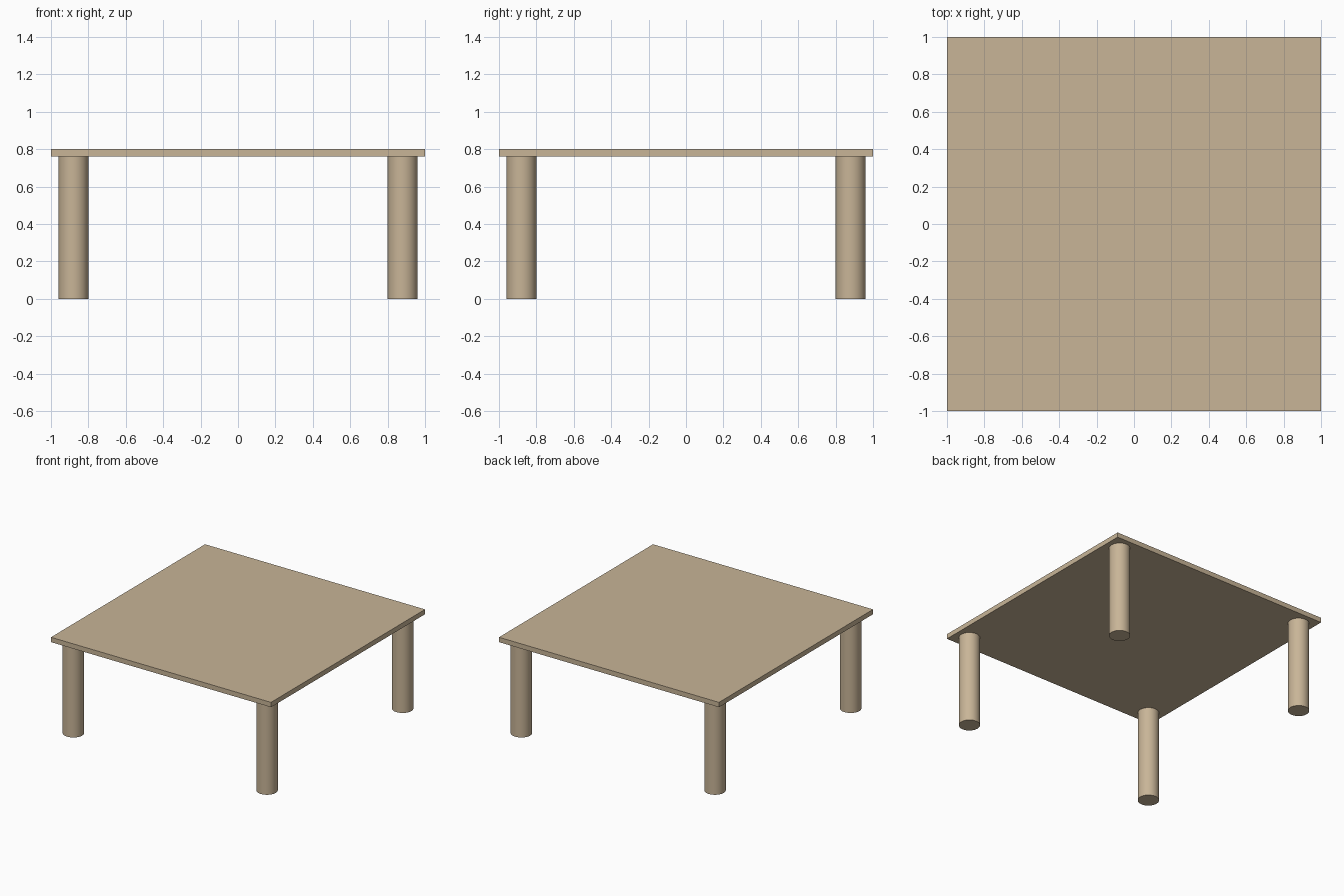
import bpy

if "Cube" in bpy.data.objects:
    bpy.data.objects.remove(bpy.data.objects["Cube"])

TOP_Z = 0.80        # overall height
THICK = 0.04        # tabletop thickness
LEG_R = 0.08
LEG_POS = 0.88      # leg centre offset from the middle

wood = bpy.data.materials.new("light_wood")
wood.diffuse_color = (0.58, 0.46, 0.31, 1.0)
wood.use_nodes = True
wood.node_tree.nodes["Principled BSDF"].inputs["Base Color"].default_value = wood.diffuse_color


# Square tabletop slab
bpy.ops.mesh.primitive_cube_add(size=1, location=(0, 0, TOP_Z - THICK / 2))
top = bpy.context.object
top.name = "tabletop"
top.scale = (2, 2, THICK)
bpy.ops.object.transform_apply(location=False, rotation=False, scale=True)
top.data.materials.append(wood)

# Four round legs, one near each corner
leg_height = TOP_Z - THICK
for y_name, sy in (("front", -1), ("back", 1)):
    for x_name, sx in (("left", -1), ("right", 1)):
        bpy.ops.mesh.primitive_cylinder_add(
            vertices=64, radius=LEG_R, depth=leg_height,
            location=(sx * LEG_POS, sy * LEG_POS, leg_height / 2))
        leg = bpy.context.object
        leg.name = f"{y_name}_{x_name}_leg"
        leg.data.materials.append(wood)
        bpy.ops.object.shade_smooth_by_angle()
